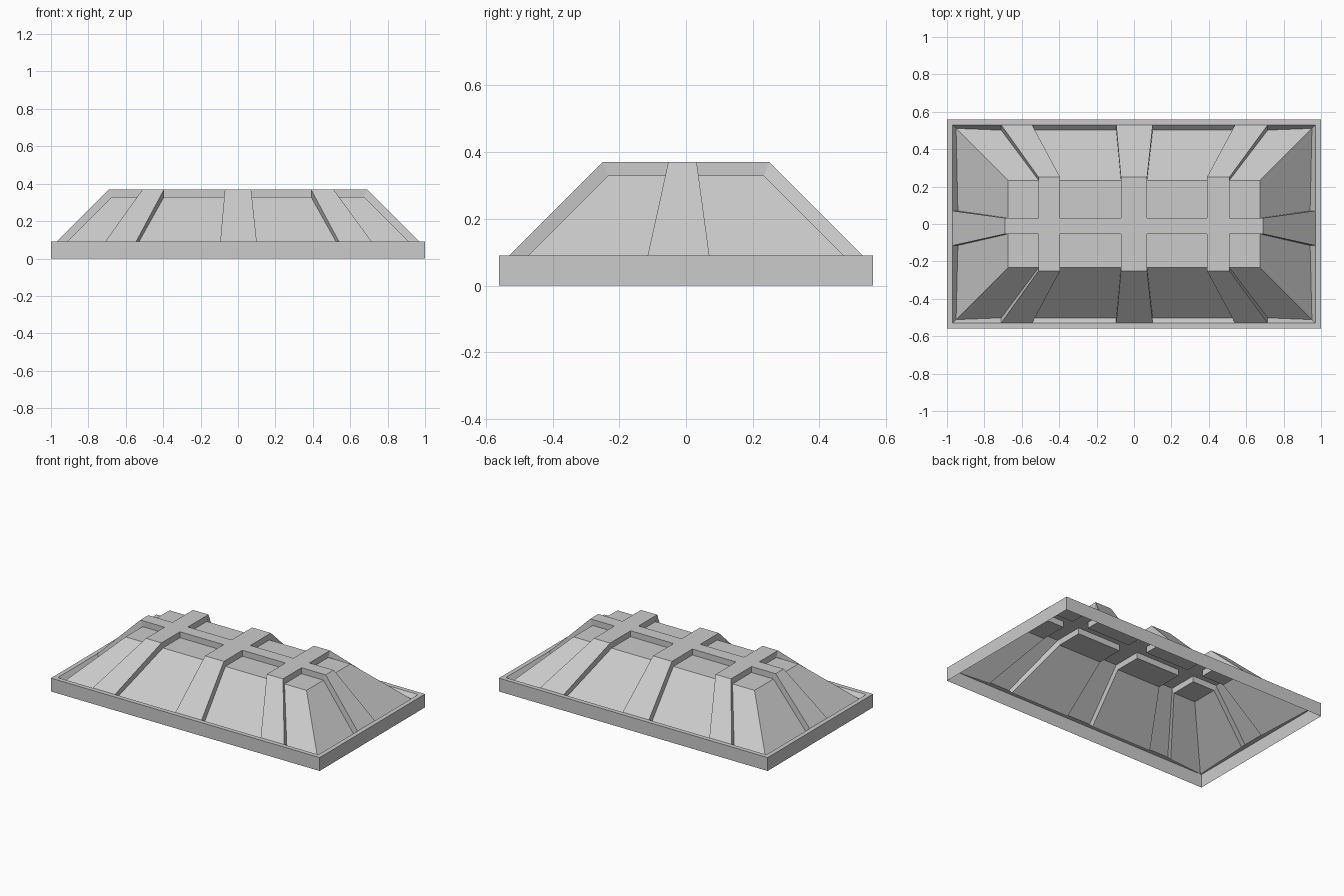
import bpy
import bmesh
from mathutils import Vector, Matrix

if "Cube" in bpy.data.objects:
    bpy.data.objects.remove(bpy.data.objects["Cube"])

# Grid lines of the ribs on the flat top and along the foot of the slopes
X_TOP = [-0.69, -0.51, -0.395, -0.07, 0.07, 0.39, 0.51, 0.69]
X_FOOT = [-0.97, -0.71, -0.545, -0.095, 0.10, 0.54, 0.715, 0.97]
Y_TOP = [-0.25, -0.053, 0.032, 0.25]
Y_FOOT = [-0.53, -0.115, 0.07, 0.53]
Z_TOP, Z_FOOT, DEPTH = 0.37, 0.09, 0.04


def make_object(name, polys):
    bm = bmesh.new()
    for poly in polys:
        bm.faces.new([bm.verts.new(p) for p in poly])
    bmesh.ops.remove_doubles(bm, verts=bm.verts, dist=1e-4)
    mesh = bpy.data.meshes.new(name)
    bm.to_mesh(mesh)
    bm.free()
    obj = bpy.data.objects.new(name, mesh)
    bpy.context.collection.objects.link(obj)
    return obj


def point(i, j):
    """Rib-level point; the outermost index on each side lies at the slope foot."""
    a, b = min(max(i - 1, 0), 7), min(max(j - 1, 0), 3)
    if i in (0, 9) or j in (0, 5):
        return (X_FOOT[a], Y_FOOT[b], Z_FOOT)
    return (X_TOP[a], Y_TOP[b], Z_TOP)


def cell(c, r):
    return [point(c, r), point(c + 1, r), point(c + 1, r + 1), point(c, r + 1)]


def normal(poly):
    p = [Vector(v) for v in poly]
    return (p[2] - p[0]).cross(p[3] - p[1]).normalized()


def sink(p, polys):
    """Move a point inward so that every panel plane touching it drops by DEPTH."""
    ns = []
    for poly in polys:
        n = normal(poly)
        if p in poly and all(n.dot(m) < 0.999 for m in ns):
            ns.append(n)
    if len(ns) == 3:
        d = Matrix(ns).inverted() @ Vector((-DEPTH,) * 3)
    else:
        s = sum(ns, Vector())
        d = -DEPTH * s / s.dot(ns[0])
    return tuple(Vector(p) + d)


def is_corner(c, r):
    return c in (0, 8) and r in (0, 4)


# Raised ribs
shell = [cell(c, r) for c in range(9) for r in range(5)
         if (c in (2, 4, 6) or r == 2)]

# Sunken panels with their side walls
for cols in ((0, 1), (3,), (5,), (7, 8)):
    for rows in ((0, 1), (3, 4)):
        polys = [cell(c, r) for c in cols for r in rows if not is_corner(c, r)]
        edges = [(p[k], p[(k + 1) % 4]) for p in polys for k in range(4)]
        low = {p: sink(p, polys) for poly in polys for p in poly}
        shell += [[low[p] for p in poly] for poly in polys]
        shell += [[a, b, low[b], low[a]] for a, b in edges if (b, a) not in edges]

make_object("ribbed_cover", shell)

# Thin base frame, open underneath
signs = [(-1, -1), (1, -1), (1, 1), (-1, 1)]
frame = []
for k in range(4):
    (ax, ay), (bx, by) = signs[k], signs[(k + 1) % 4]
    a, b = (ax, ay * 0.56, Z_FOOT), (bx, by * 0.56, Z_FOOT)
    frame.append([a, b, (bx * 0.97, by * 0.53, Z_FOOT), (ax * 0.97, ay * 0.53, Z_FOOT)])
    frame.append([(ax, ay * 0.56, 0), (bx, by * 0.56, 0), b, a])
make_object("base_frame", frame)
